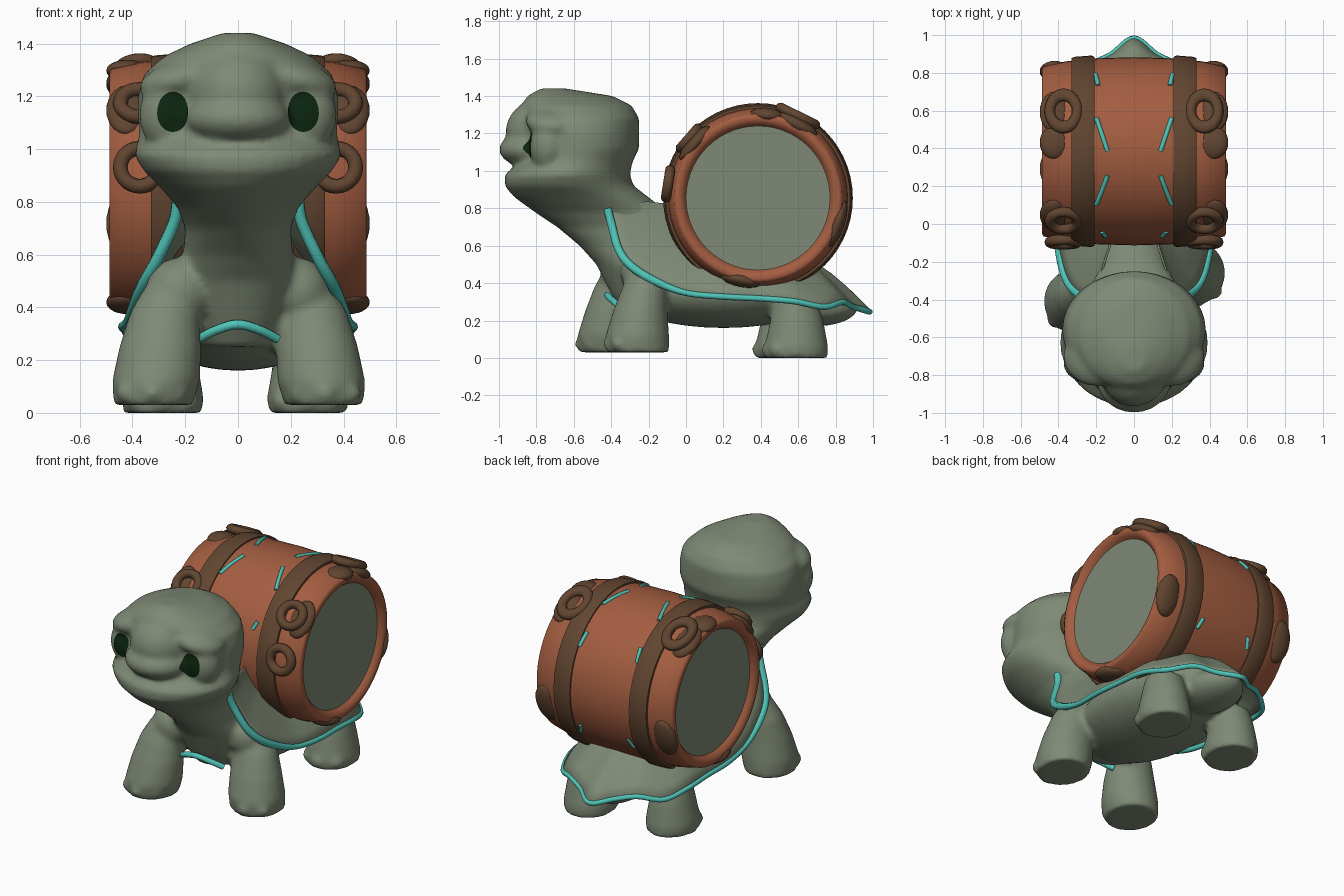
import bpy
import bmesh
from math import sin, cos, pi, radians
from mathutils import Vector, Matrix

if "Cube" in bpy.data.objects:
    bpy.data.objects.remove(bpy.data.objects["Cube"])


def material(name, rgb):
    mat = bpy.data.materials.new(name)
    mat.use_nodes = True
    mat.diffuse_color = (*rgb, 1)
    shader = mat.node_tree.nodes["Principled BSDF"]
    shader.inputs["Base Color"].default_value = (*rgb, 1)
    shader.inputs["Roughness"].default_value = 0.8
    return mat


SAGE = material("sage green", (0.21, 0.255, 0.18))
RUST = material("rust wood", (0.37, 0.11, 0.052))
BROWN = material("dark brown", (0.12, 0.06, 0.03))
TEAL = material("teal", (0.08, 0.55, 0.47))
EYE = material("dark green", (0.004, 0.02, 0.006))


def finish(name, bm, *mats):
    """Turn a bmesh into a smooth shaded object."""
    bmesh.ops.recalc_face_normals(bm, faces=bm.faces)
    mesh = bpy.data.meshes.new(name)
    bm.to_mesh(mesh)
    bm.free()
    for mat in mats:
        mesh.materials.append(mat)
    mesh.shade_smooth()
    mesh.set_sharp_from_angle(angle=radians(50))
    obj = bpy.data.objects.new(name, mesh)
    bpy.context.collection.objects.link(obj)
    return obj


def bridge(bm, rings, wrap=True, caps=False):
    """Join successive rings of points with quads."""
    loops = [[bm.verts.new(p) for p in ring] for ring in rings]
    count = len(loops[0])
    for a, b in zip(loops, loops[1:]):
        for i in range(count if wrap else count - 1):
            j = (i + 1) % count
            bm.faces.new((a[i], a[j], b[j], b[i]))
    if caps:
        bm.faces.new(loops[0])
        bm.faces.new(loops[-1])


def stack(bm, rows, center_x=0.0, shift=0.0, lean=0.0):
    """Loft ellipses upwards; each row is height, half width, front, back."""
    rings = []
    for z, width, front, back in rows:
        mid, depth = (front + back) / 2 + shift, (back - front) / 2
        rings.append([Vector((center_x + lean * z + width * cos(t), mid + depth * sin(t), z))
                      for t in (2 * pi * i / 36 for i in range(36))])
    bridge(bm, rings, caps=True)


def blob(bm, center, radii, tilt=0.0):
    matrix = Matrix.Translation(center) @ Matrix.Rotation(tilt, 4, 'Y') @ Matrix.Diagonal((*radii, 1))
    bmesh.ops.create_uvsphere(bm, u_segments=28, v_segments=18, radius=1, matrix=matrix)


def smooth_path(points, steps=6):
    """Catmull-Rom path through the points."""
    pts = [Vector(p) for p in points]
    pts = [pts[0]] + pts + [pts[-1]]
    out = []
    for a, b, c, d in zip(pts, pts[1:], pts[2:], pts[3:]):
        for i in range(steps):
            t = i / steps
            out.append(b + (c - a) * t / 2 + (a * 2 - b * 5 + c * 4 - d) * t * t / 2
                       + (b * 3 - a - c * 3 + d) * t ** 3 / 2)
    return out + [pts[-1]]


def tube(name, path, radius, mat, front_swell=0.0):
    """Round strip along a path, optionally thicker towards the front."""
    curve = bpy.data.curves.new(name, 'CURVE')
    curve.dimensions = '3D'
    curve.bevel_depth = radius
    curve.bevel_resolution = 2
    curve.use_fill_caps = True
    spline = curve.splines.new('POLY')
    spline.points.add(len(path) - 1)
    for point, co in zip(spline.points, path):
        point.co = (*co, 1)
        point.radius = 1 + front_swell * min(1, max(0, -co[1] * 5))
    curve.materials.append(mat)
    obj = bpy.data.objects.new(name, curve)
    bpy.context.collection.objects.link(obj)


# Head and neck
skin = bmesh.new()
stack(skin, [
    (0.25, 0.15, -0.34, 0.0), (0.34, 0.2, -0.4, 0.1), (0.5, 0.24, -0.48, 0.08),
    (0.6, 0.21, -0.57, 0.06), (0.7, 0.2, -0.69, 0.0), (0.78, 0.23, -0.81, -0.1),
    (0.86, 0.3, -0.92, -0.2), (0.92, 0.36, -0.97, -0.28), (0.98, 0.395, -0.97, -0.3),
    (1.03, 0.38, -0.91, -0.29), (1.06, 0.375, -0.88, -0.28), (1.12, 0.38, -0.87, -0.25),
    (1.2, 0.38, -0.87, -0.25), (1.28, 0.36, -0.88, -0.25), (1.35, 0.285, -0.88, -0.29),
    (1.4, 0.18, -0.85, -0.39), (1.44, 0.06, -0.78, -0.64)])

# Muzzle, bridge of the nose, eye bulges and brows
blob(skin, (0, -0.82, 1.115), (0.2, 0.18, 0.1))
blob(skin, (0, -0.76, 1.21), (0.19, 0.205, 0.18))
for side in (1, -1):
    blob(skin, (side * 0.26, -0.735, 1.13), (0.115, 0.1, 0.14))
    blob(skin, (side * 0.2, -0.7, 1.27), (0.18, 0.16, 0.075), side * 0.25)

# Body and tail
blob(skin, (0, 0.2, 0.36), (0.36, 0.58, 0.2))
blob(skin, (0, 0.7, 0.27), (0.17, 0.22, 0.1))

# Legs and toes
front_leg = [(0.03, 0.15, -0.42, -0.09), (0.12, 0.167, -0.43, -0.09), (0.25, 0.155, -0.39, -0.1),
             (0.38, 0.13, -0.34, -0.1), (0.47, 0.09, -0.29, -0.12)]
rear_leg = [(0, 0.15, 0.42, 0.76), (0.06, 0.155, 0.42, 0.76), (0.2, 0.13, 0.45, 0.735),
            (0.31, 0.11, 0.48, 0.7)]
for rows, x, shift, lean in ((front_leg, 0.33, 0, -0.12), (front_leg, -0.325, -0.15, 0.12),
                             (rear_leg, 0.265, 0, 0), (rear_leg, -0.285, -0.05, 0)):
    stack(skin, rows, x, shift, lean)
    low, _, front, back = rows[0]
    for turn in (-0.8, 0, 0.8):
        blob(skin, (x + 0.13 * sin(turn), (front + back) / 2 + shift - 0.145 * cos(turn), low + 0.045),
             (0.045, 0.045, 0.04))
for x, y in ((0.22, -0.22), (-0.22, -0.33)):
    blob(skin, (x, y, 0.46), (0.13, 0.13, 0.13), x * 3)

body = finish("body", skin, SAGE)
fuse = body.modifiers.new("fuse", 'REMESH')
fuse.mode = 'VOXEL'
fuse.voxel_size = 0.016
fuse.use_smooth_shade = True
relax = body.modifiers.new("relax", 'SMOOTH')
relax.factor = 0.5
relax.iterations = 8

# Eyes: thin patches laid on the face
for side, label in ((1, "left"), (-1, "right")):
    bm = bmesh.new()
    rings = []
    for k in range(1, 9):
        s = k / 8
        rings.append([(side * (0.245 + 0.06 * s * cos(t)), -1.3,
                       1.135 + s * (0.085 if sin(t) > 0 else 0.07) * sin(t))
                      for t in (2 * pi * i / 28 for i in range(28))])
    bridge(bm, rings)
    bm.verts.ensure_lookup_table()
    bm.faces.new(bm.verts[:28])
    eye = finish(label + "_eye", bm, EYE)
    wrap = eye.modifiers.new("lay on face", 'SHRINKWRAP')
    wrap.target = body
    wrap.wrap_method = 'PROJECT'
    wrap.use_project_y = True
    wrap.use_positive_direction = True
    wrap.wrap_mode = 'ABOVE_SURFACE'
    wrap.offset = 0.005

# Shell skirt with a teal hem tucked under its edge
half = [(0.23, -0.42, 0.81), (0.245, -0.4, 0.73), (0.31, -0.36, 0.59), (0.36, -0.29, 0.5),
        (0.395, -0.16, 0.42), (0.42, 0, 0.36), (0.44, 0.2, 0.34), (0.43, 0.4, 0.33),
        (0.42, 0.58, 0.315), (0.36, 0.74, 0.285), (0.24, 0.84, 0.31), (0.12, 0.9, 0.285)]
edge = smooth_path(half + [(0, 0.985, 0.26)] + [(-x, y, z) for x, y, z in reversed(half)])
crown = Vector((0, 0.3, 0.6))
bm = bmesh.new()
bridge(bm, [[p.lerp(crown, t) + Vector((0, 0, 0.11 * sin(pi * t))) for p in edge]
            for t in (-0.02, 0.08, 0.18, 0.3, 0.45, 0.6, 0.8)], wrap=False)
skirt = finish("shell_skirt", bm, SAGE)
skirt.modifiers.new("thickness", 'SOLIDIFY').thickness = 0.01
tube("skirt_hem", [Vector((p.x * 0.997, p.y * 0.997, p.z - 0.013)) for p in edge], 0.016, TEAL, 0.45)
chest = [(0.15, -0.36, 0.28), (0.08, -0.4, 0.315), (0, -0.42, 0.335)]
tube("chest_hem", smooth_path(chest + [(-x, y, z) for x, y, z in chest[1::-1]]), 0.018, TEAL)

# Barrel, turned around the x axis
AXLE_Y, AXLE_Z = 0.385, 0.855


def on_barrel(x, radius, angle):
    return Vector((x, AXLE_Y + radius * cos(angle), AXLE_Z + radius * sin(angle)))


def turn_profile(bm, profile, caps):
    bridge(bm, [[on_barrel(x, r, 2 * pi * i / 56) for i in range(56)] for x, r in profile], caps=caps)


bm = bmesh.new()
stave = [(0.455, 0.385), (0.468, 0.395), (0.485, 0.41), (0.488, 0.435), (0.48, 0.45),
         (0.36, 0.476), (0.2, 0.492)]
turn_profile(bm, stave + [(0, 0.498)] + [(-x, r) for x, r in reversed(stave)], True)
for face in bm.faces:
    face.material_index = 1 if len(face.verts) > 4 else 0
finish("barrel", bm, RUST, SAGE)

# Bands, rim clasps, rings and teal chips on each end of the barrel
for side, label in ((1, "left"), (-1, "right")):
    bm = bmesh.new()
    turn_profile(bm, [(side * x, r) for x, r in ((0.21, 0.47), (0.21, 0.5), (0.225, 0.507), (0.315, 0.5),
                                                 (0.33, 0.493), (0.33, 0.46), (0.21, 0.47))], False)
    bmesh.ops.remove_doubles(bm, verts=bm.verts, dist=0.0001)
    finish(label + "_band", bm, BROWN)

    bm = bmesh.new()
    for degrees, length in ((139, 0.12), (84, 0.09), (62, 0.12), (-18, 0.13), (-102, 0.11)):
        a = radians(degrees)
        place = (Matrix.Translation(on_barrel(side * 0.42, 0.445, a))
                 @ Matrix.Rotation(a - pi / 2, 4, 'X') @ Matrix.Diagonal((0.08, length, 0.04, 1)))
        bmesh.ops.create_uvsphere(bm, u_segments=18, v_segments=12, radius=1, matrix=place)
    finish(label + "_rim_clasps", bm, BROWN)

    for degrees, length in ((171, 1), (139, 0.95), (64, 1.3)):
        a = radians(degrees)
        bpy.ops.mesh.primitive_torus_add(
            location=on_barrel(side * 0.373, 0.487, a), rotation=(a - pi / 2, 0, 0),
            major_radius=0.073, minor_radius=0.028, major_segments=28, minor_segments=10)
        ring = bpy.context.object
        ring.name = label + "_ring"
        ring.scale.y = length
        ring.data.materials.append(BROWN)
        ring.data.shade_smooth()

    # Each chip runs from one offset and angle to another
    for x0, x1, a0, a1 in ((0.2, 0.14, 69, 90), (0.14, 0.2, 105, 125), (0.205, 0.19, 34, 45),
                           (0.19, 0.17, -33, -25), (0.17, 0.15, 150, 156)):
        path = [on_barrel(side * (x0 + (x1 - x0) * t), 0.492, radians(a0 + (a1 - a0) * t))
                for t in (i / 8 for i in range(9))]
        tube(label + "_paint_chip", path, 0.012, TEAL)
